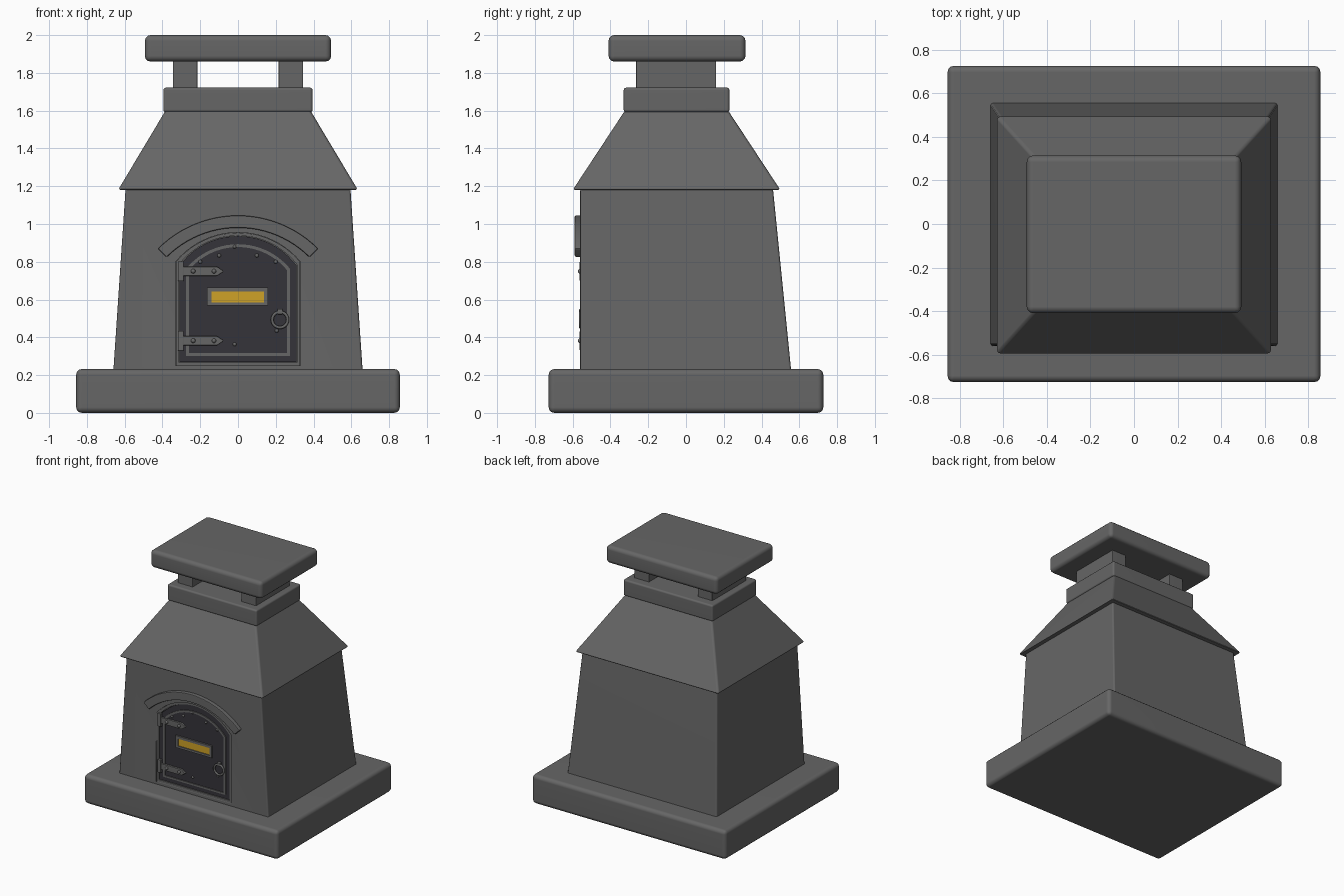
import bpy, bmesh, math
from mathutils import Matrix, Vector

if "Cube" in bpy.data.objects:
    bpy.data.objects.remove(bpy.data.objects["Cube"])


def material(name, rgb):
    m = bpy.data.materials.new(name)
    m.diffuse_color = (*rgb, 1)
    m.use_nodes = True
    m.node_tree.nodes["Principled BSDF"].inputs["Base Color"].default_value = m.diffuse_color
    return m


STONE = material("grey stone", (0.133, 0.133, 0.133))
IRON = material("dark iron", (0.036, 0.034, 0.042))
GLOW = material("amber glow", (0.62, 0.36, 0.02))


def finish(name, bm, mat, bevel=0.0, seg=3, angle=40):
    bmesh.ops.recalc_face_normals(bm, faces=bm.faces)
    if bevel:
        edges = [e for e in bm.edges if e.calc_face_angle(0) > 0.5]
        bmesh.ops.bevel(bm, geom=edges, offset=bevel, segments=seg, profile=0.5, affect='EDGES')
    me = bpy.data.meshes.new(name)
    bm.to_mesh(me)
    bm.free()
    me.materials.append(mat)
    ob = bpy.data.objects.new(name, me)
    bpy.context.collection.objects.link(ob)
    me.shade_smooth()
    me.set_sharp_from_angle(angle=math.radians(angle))
    w = ob.modifiers.new("flat normals", 'WEIGHTED_NORMAL')
    w.keep_sharp = True
    return ob


def block(name, lo, hi, z0, z1, bevel, mat=STONE):
    """Tapered box; lo and hi are (half width, y front, y back)."""
    bm = bmesh.new()
    rows = [[bm.verts.new(p) for p in ((-w, a, z), (w, a, z), (w, b, z), (-w, b, z))]
            for (w, a, b), z in ((lo, z0), (hi, z1))]
    bm.faces.new(rows[0])
    bm.faces.new(rows[1])
    for i in range(4):
        j = (i + 1) % 4
        bm.faces.new((rows[0][i], rows[0][j], rows[1][j], rows[1][i]))
    return finish(name, bm, mat, bevel)


def prism(name, outline, y0, y1, mat, bevel=0.0, inner=None):
    """Extrude an x-z outline along y; with inner it becomes a ring."""
    bm = bmesh.new()
    def loop(pts, y):
        return [bm.verts.new((x, y, z)) for x, z in pts]
    a, b = loop(outline, y0), loop(outline, y1)
    n = len(a)
    pairs = [(a, b)]
    if inner:
        c, d = loop(inner, y0), loop(inner, y1)
        pairs = [(a, b), (b, d), (d, c), (c, a)]
    else:
        bm.faces.new(a)
        bm.faces.new(b)
    for p, q in pairs:
        for i in range(n):
            j = (i + 1) % n
            bm.faces.new((p[i], p[j], q[j], q[i]))
    return finish(name, bm, mat, bevel, 2)


def rect(x0, x1, z0, z1):
    return [(x0, z0), (x1, z0), (x1, z1), (x0, z1)]


def arch(w, z0, zs, zt, n=20):
    """Door outline with a segmental arch on top."""
    s = zt - zs
    r = (w * w + s * s) / (2 * s)
    t = math.asin(w / r)
    pts = [(-w, z0), (w, z0)]
    for i in range(n + 1):
        u = t - 2 * t * i / n
        pts.append((r * math.sin(u), zt - r + r * math.cos(u)))
    return pts


# Masonry
block("base_slab", (0.857, -0.727, 0.727), (0.857, -0.727, 0.727), 0, 0.232, 0.03)
body = block("oven_body", (0.66, -0.56, 0.557), (0.595, -0.56, 0.46), 0.22, 1.19, 0.012)
block("hood", (0.635, -0.6, 0.5), (0.378, -0.317, 0.217), 1.18, 1.61, 0.014)
block("chimney_collar", (0.395, -0.33, 0.23), (0.395, -0.33, 0.23), 1.592, 1.722, 0.014)
for side, x in (("left", -0.28), ("right", 0.28)):
    leg = block(side + "_cap_support", (0.065, -0.265, 0.16), (0.065, -0.265, 0.16), 1.71, 1.87, 0.004)
    leg.location.x = x
block("chimney_cap", (0.493, -0.41, 0.315), (0.493, -0.41, 0.315), 1.86, 2.0, 0.03)

# Recess for the door
cutter = prism("door_cutter", arch(0.33, 0.25, 0.80, 0.955), -0.7, -0.525, STONE)
cut = body.modifiers.new("recess", 'BOOLEAN')
cut.object = cutter
cut.solver = 'EXACT'
bpy.context.view_layer.objects.active = body
bpy.ops.object.modifier_move_to_index(modifier="recess", index=0)
bpy.ops.object.modifier_apply(modifier="recess")
bpy.data.objects.remove(cutter)
body.data.set_sharp_from_angle(angle=math.radians(40))

# Curved brow above the door
span = [math.radians(45 - 90 * i / 24) for i in range(25)]
brow = [(r * math.sin(u), 0.445 + r * math.cos(u))
        for r, us in ((0.6, span), (0.535, span[::-1])) for u in us]
prism("door_brow", brow, -0.59, -0.54, STONE, 0.008)

# Door, frame and trim
prism("door_frame", arch(0.329, 0.251, 0.799, 0.954), -0.55, -0.52, STONE,
      inner=arch(0.312, 0.268, 0.785, 0.938))
prism("door_panel", arch(0.31, 0.27, 0.78, 0.936), -0.545, -0.52, IRON)
prism("door_trim", arch(0.274, 0.302, 0.765, 0.893), -0.552, -0.54, STONE,
      inner=arch(0.26, 0.316, 0.755, 0.878))

# Glowing slot
prism("slot_frame", rect(-0.163, 0.158, 0.568, 0.663), -0.558, -0.54, STONE,
      inner=rect(-0.139, 0.137, 0.585, 0.643))
prism("glow_slot", rect(-0.14, 0.138, 0.584, 0.644), -0.551, -0.543, GLOW)


def rivet(name, x, z, y, r=0.01):
    bm = bmesh.new()
    bmesh.ops.create_uvsphere(bm, u_segments=12, v_segments=8, radius=r,
                              matrix=Matrix.Translation((x, y, z)))
    return finish(name, bm, STONE)


# Hinges with pointed straps
for tag, z in (("upper", 0.75), ("lower", 0.382)):
    strap = [(-0.3, z - 0.024), (-0.11, z - 0.024), (-0.075, z), (-0.11, z + 0.024), (-0.3, z + 0.024)]
    prism(tag + "_hinge_strap", strap, -0.56, -0.54, STONE, 0.003)
    prism(tag + "_hinge_knuckle", rect(-0.318, -0.288, z - 0.052, z + 0.052), -0.563, -0.54, STONE, 0.004)
    for x in (-0.237, -0.127):
        rivet(tag + "_hinge_rivet", x, z, -0.561, 0.012)

# Door rivets
for x, z in ((-0.2, 0.8), (-0.1, 0.833), (0.1, 0.833), (0.2, 0.8), (-0.018, 0.88), (-0.018, 0.363), (0.205, 0.435)):
    rivet("door_rivet", x, z, -0.547)

# Ring handle
bm = bmesh.new()
N, M, R, r = 32, 10, 0.041, 0.008
grid = []
for i in range(N):
    a = 2 * math.pi * i / N
    ring = []
    for j in range(M):
        b = 2 * math.pi * j / M
        d = R + r * math.cos(b)
        ring.append(bm.verts.new((0.222 + d * math.cos(a), -0.558 + r * math.sin(b), 0.493 + d * math.sin(a))))
    grid.append(ring)
for i in range(N):
    for j in range(M):
        k, l = (i + 1) % N, (j + 1) % M
        bm.faces.new((grid[i][j], grid[k][j], grid[k][l], grid[i][l]))
finish("ring_handle", bm, STONE)
prism("ring_mount", rect(0.208, 0.236, 0.522, 0.55), -0.566, -0.54, STONE, 0.004)
